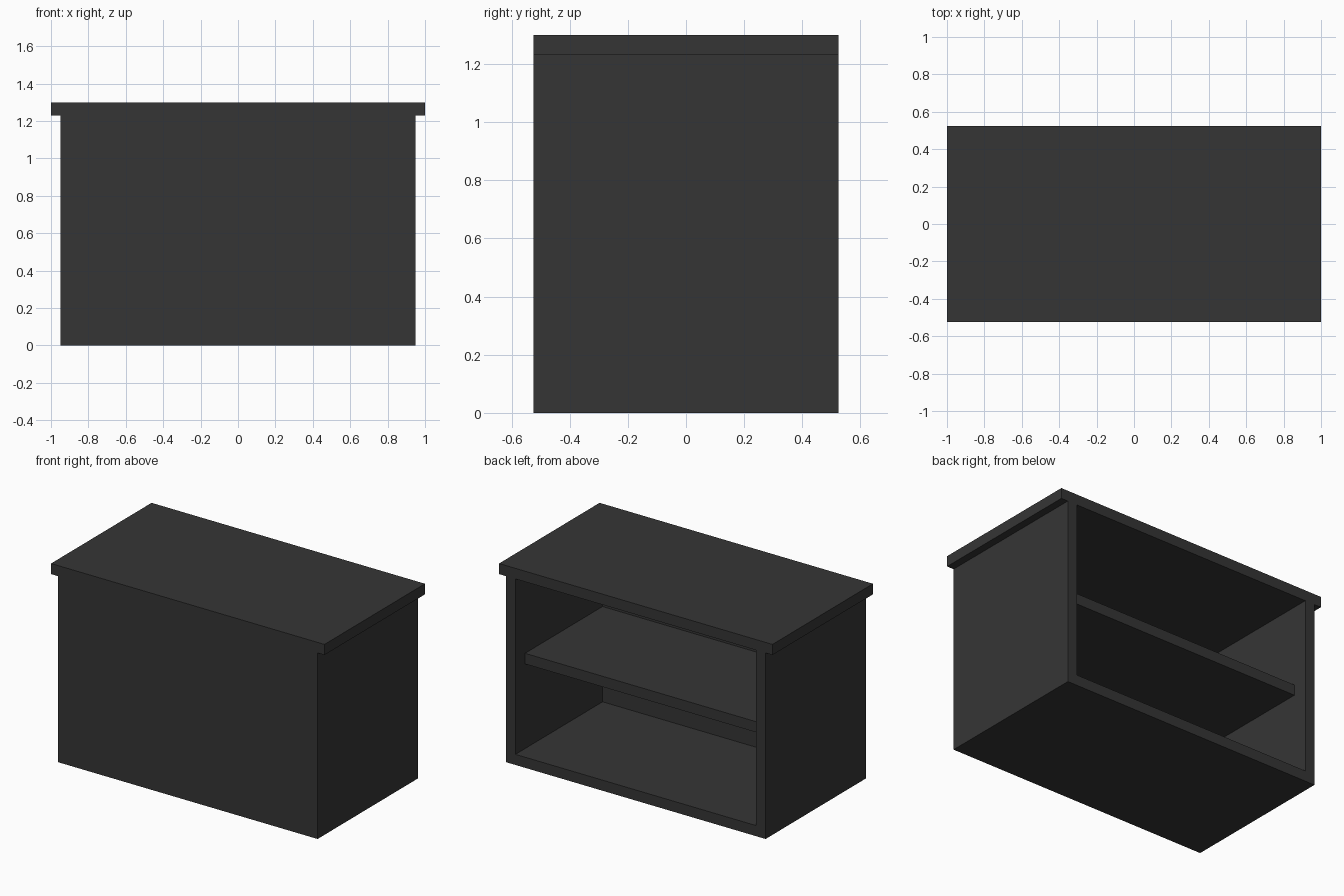
import bpy

if "Cube" in bpy.data.objects:
    bpy.data.objects.remove(bpy.data.objects["Cube"])

# one dark grey for the whole cabinet
grey = bpy.data.materials.new("dark grey")
grey.diffuse_color = (0.036, 0.036, 0.036, 1)
grey.use_nodes = True
grey.node_tree.nodes["Principled BSDF"].inputs["Base Color"].default_value = grey.diffuse_color


def box(name, x, y, z):
    """Box from (min, max) ranges along each axis."""
    bpy.ops.mesh.primitive_cube_add(size=1, location=[(a + b) / 2 for a, b in (x, y, z)])
    ob = bpy.context.object
    ob.name = name
    ob.scale = [b - a for a, b in (x, y, z)]
    bpy.ops.object.transform_apply(location=False, rotation=False, scale=True)
    ob.data.materials.append(grey)
    return ob


T = 0.07              # board thickness
W, D = 0.95, 0.525    # half width and half depth of the body
H = 1.23              # height under the top
IN = W - T            # inner half width
FRONT_IN = -0.385     # inner face of the thick front

# overhanging top
box("top", (-1, 1), (-D, D), (H, H + T))
# side panels
for name, s in (("left_side", -1), ("right_side", 1)):
    box(name, sorted((s * IN, s * W)), (-D, D), (0, H))
# thick front and floor board
box("front_panel", (-IN, IN), (-D, FRONT_IN), (0, H))
box("floor_board", (-IN, IN), (FRONT_IN, D), (0, T))
# shelf set back from the open rear
box("shelf", (-IN, IN), (FRONT_IN, D - 0.1), (0.63, 0.70))
